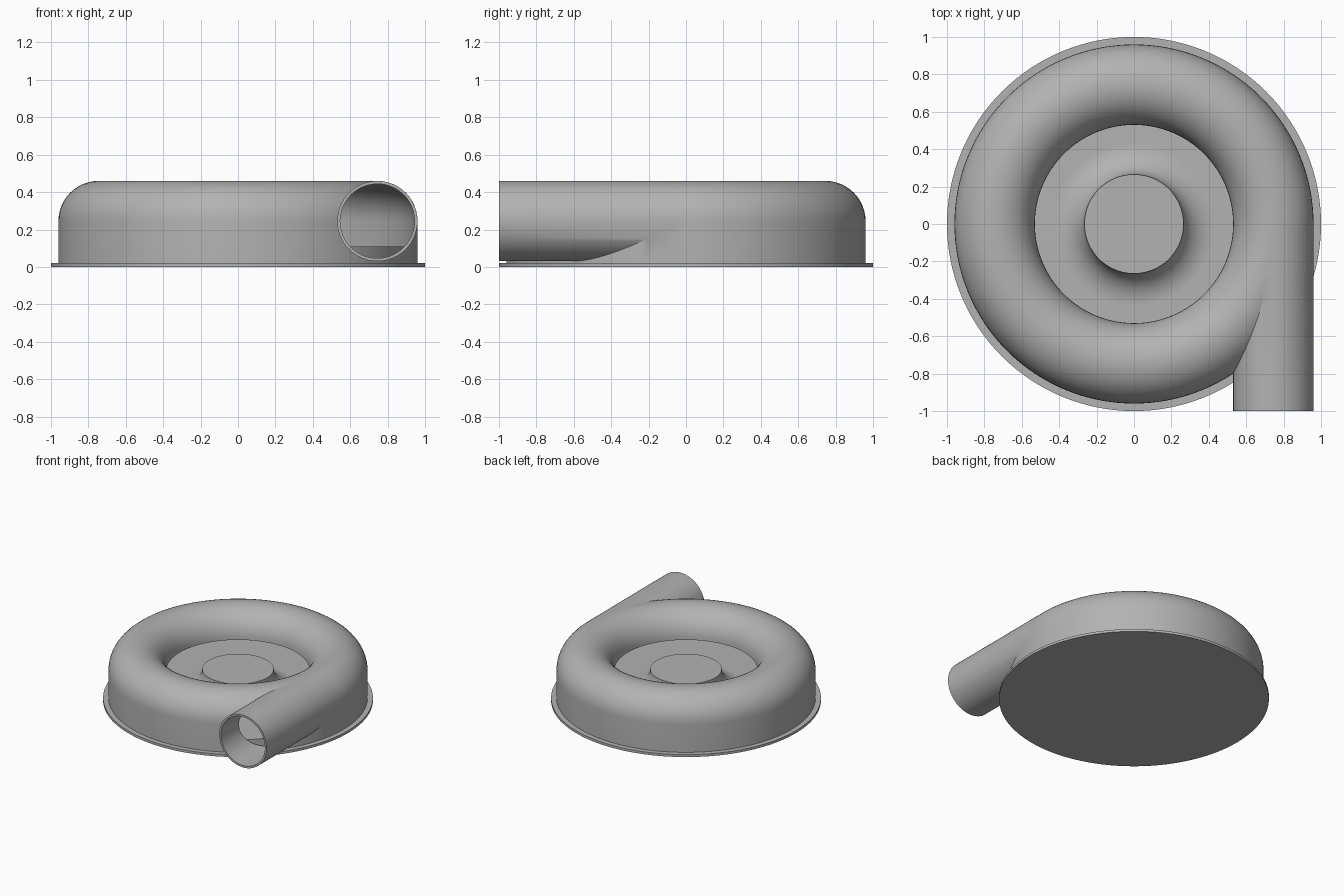
import bpy, bmesh
from math import sin, cos, pi, radians
from mathutils import Matrix

if "Cube" in bpy.data.objects:
    bpy.data.objects.remove(bpy.data.objects["Cube"])

SEGMENTS = 128
RING_R, TUBE_R, MID_Z, WALL = 0.745, 0.215, 0.245, 0.016

grey = bpy.data.materials.new("plain grey")
grey.use_nodes = True
grey.diffuse_color = (0.45, 0.45, 0.45, 1)
grey.node_tree.nodes["Principled BSDF"].inputs["Base Color"].default_value = grey.diffuse_color


def finish(name, bm):
    bmesh.ops.recalc_face_normals(bm, faces=bm.faces)
    mesh = bpy.data.meshes.new(name)
    bm.to_mesh(mesh)
    bm.free()
    mesh.materials.append(grey)
    obj = bpy.data.objects.new(name, mesh)
    bpy.context.collection.objects.link(obj)
    return obj


def lathe(name, profile):
    """Spin a closed (radius, height) outline around the z axis."""
    bm = bmesh.new()
    verts = [bm.verts.new((r, 0, z)) for r, z in profile]
    edges = [bm.edges.new((a, b)) for a, b in zip(verts, verts[1:] + verts[:1])
             if a.co.x > 0 or b.co.x > 0]
    bmesh.ops.spin(bm, geom=verts + edges, cent=(0, 0, 0), axis=(0, 0, 1),
                   angle=2 * pi, steps=SEGMENTS, use_merge=False)
    bmesh.ops.remove_doubles(bm, verts=bm.verts, dist=0.0001)
    return finish(name, bm)


def pipe(name, radius, y0, y1):
    bm = bmesh.new()
    place = Matrix.Translation((RING_R, (y0 + y1) / 2, MID_Z)) @ Matrix.Rotation(pi / 2, 4, "X")
    bmesh.ops.create_cone(bm, cap_ends=True, segments=96, radius1=radius,
                          radius2=radius, depth=y1 - y0, matrix=place)
    return finish(name, bm)


def arc(cx, cz, rx, rz, start, end, steps=24):
    angles = [radians(start + (end - start) * i / steps) for i in range(steps + 1)]
    return [(cx + rx * cos(a), cz + rz * sin(a)) for a in angles]


def select(obj):
    bpy.ops.object.select_all(action="DESELECT")
    obj.select_set(True)
    bpy.context.view_layer.objects.active = obj


def boolean(obj, other, operation):
    mod = obj.modifiers.new(operation.lower(), "BOOLEAN")
    mod.operation, mod.solver, mod.object = operation, "EXACT", other
    select(obj)
    bpy.ops.object.modifier_apply(modifier=mod.name)
    bpy.data.objects.remove(other)


# Ring-shaped housing with a domed top, joined to the outlet pipe
housing = lathe("housing", [(RING_R + TUBE_R, 0.015)]
                + arc(RING_R, MID_Z, TUBE_R, TUBE_R, 0, 180)
                + [(RING_R - TUBE_R, 0.015)])
boolean(housing, pipe("outlet_pipe", TUBE_R - 0.0005, -1, 0), "UNION")

# Hollow out the air channel and the outlet
inner = TUBE_R - WALL
cavity = lathe("cavity", [(0, -0.1), (RING_R + inner, -0.1)]
               + arc(RING_R, MID_Z, inner, inner, 0, 180) + [(0, MID_Z)])
boolean(housing, cavity, "DIFFERENCE")
boolean(housing, pipe("bore", inner - 0.0005, -1.1, -0.002), "DIFFERENCE")

# Round base plate
base_plate = lathe("base_plate", [(0, 0), (1, 0), (1, 0.02), (0, 0.02)])

# Flared hub on a wide disc inside the housing
hub = lathe("hub", [(0, 0.015), (0.93, 0.015), (0.93, 0.11)]
            + arc(0.435, 0.255, 0.17, 0.145, 270, 180) + [(0, 0.255)])

for part in (housing, base_plate, hub):
    select(part)
    bpy.ops.object.shade_smooth_by_angle(angle=radians(30))
